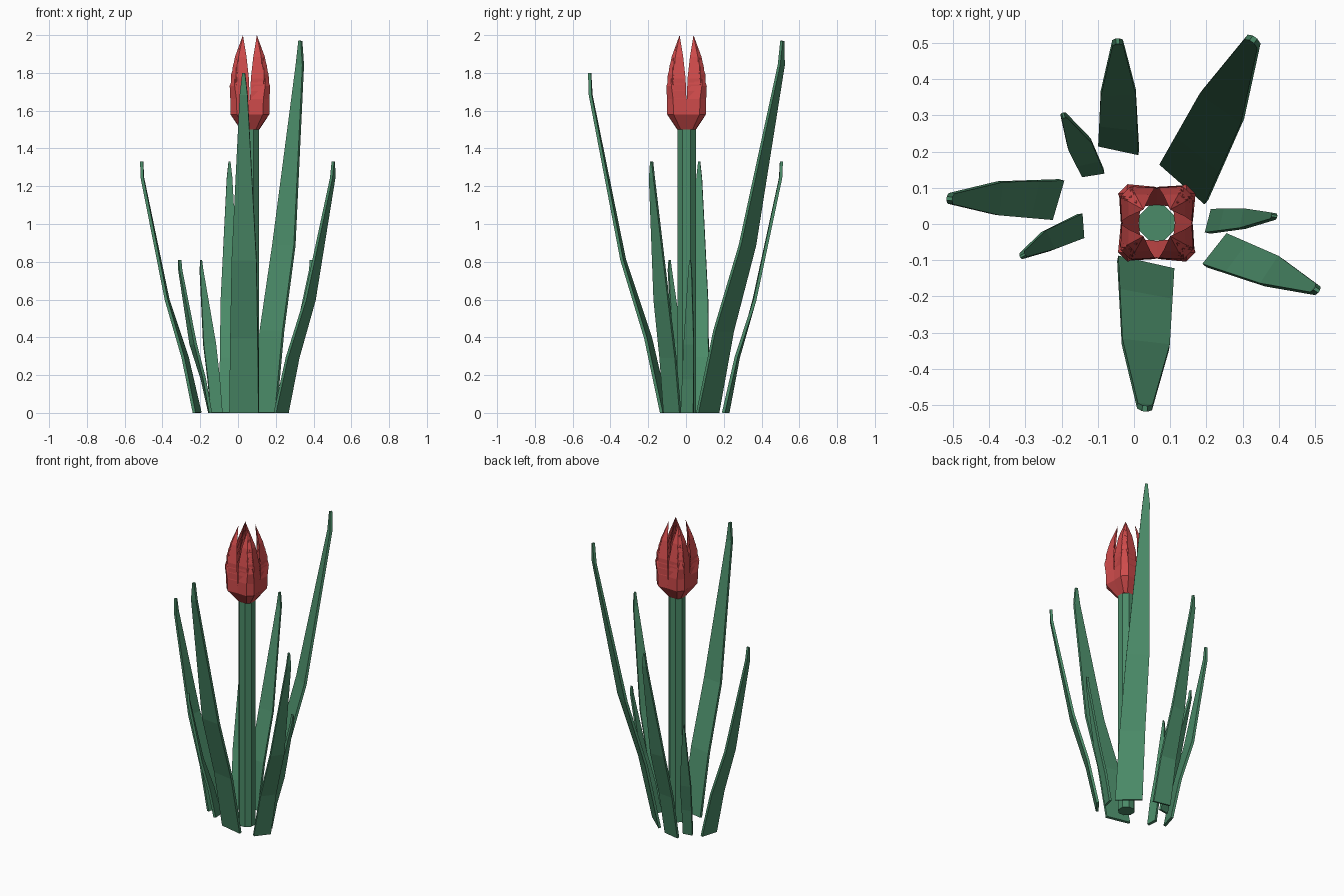
import bpy
from math import cos, sin, pi, radians
from mathutils import Vector

if "Cube" in bpy.data.objects:
    bpy.data.objects.remove(bpy.data.objects["Cube"])


def material(name, color):
    m = bpy.data.materials.new(name)
    m.diffuse_color = color
    m.use_nodes = True
    m.node_tree.nodes["Principled BSDF"].inputs["Base Color"].default_value = m.diffuse_color
    return m


GREEN = material("leaf green", (0.07, 0.26, 0.14, 1))
RED = material("petal red", (0.62, 0.07, 0.07, 1))
CX, CY = 0.063, 0.003


def mesh_object(name, verts, faces, mat):
    me = bpy.data.meshes.new(name)
    me.from_pydata(verts, [], faces)
    me.materials.append(mat)
    ob = bpy.data.objects.new(name, me)
    bpy.context.collection.objects.link(ob)
    return ob


def grid_faces(rows, cols):
    return [(r * cols + c, r * cols + c + 1, (r + 1) * cols + c + 1, (r + 1) * cols + c)
            for r in range(rows - 1) for c in range(cols - 1)]


# Stem: octagonal column
bpy.ops.mesh.primitive_cylinder_add(vertices=8, radius=0.053, depth=1.5,
                                    location=(CX, CY, 0.75), rotation=(0, 0, pi / 8))
stem = bpy.context.object
stem.name = "stem"
stem.data.materials.append(GREEN)


# Leaves: thin blades lofted from base edge, middle edge and tip
def leaf(name, height, base_a, base_b, mid_a, mid_b, tip):
    ba, bb, ma, mb, t = (Vector(p) for p in (base_a, base_b, mid_a, mid_b, tip))
    across = (mb - ma).normalized()
    mid = (ma + mb) / 2
    near = mid.lerp(t, 0.97)
    w = (bb - ba).length * 0.13
    rows = [(0, ba, bb),
            (0.22, ba.lerp(ma, 0.4), bb.lerp(mb, 0.4)),
            (0.45, ma, mb),
            (0.935, near - across * w, near + across * w),
            (1, t - across * w * 0.35, t + across * w * 0.35)]
    verts = [(p.x, p.y, f * height) for f, a, b in rows for p in (a, b)]
    ob = mesh_object(name, verts, grid_faces(5, 2), GREEN)
    mod = ob.modifiers.new("thickness", 'SOLIDIFY')
    mod.thickness = 0.016
    mod.offset = 0


leaf("front_leaf", 1.8, (-.045, -.095), (.11, -.13), (-.033, -.325), (.098, -.34), (.03, -.51))
leaf("tall_back_leaf", 1.97, (.075, .17), (.2, .06), (.185, .365), (.3, .285), (.33, .51))
leaf("left_leaf", 1.33, (-.2, .122), (-.232, .013), (-.37, .117), (-.38, .025), (-.51, .07))
leaf("right_leaf", 1.33, (.262, -.03), (.195, -.115), (.405, -.092), (.355, -.168), (.505, -.182))
leaf("back_leaf", 1.33, (-.098, .222), (.013, .198), (-.092, .36), (.005, .365), (-.045, .505))
leaf("short_back_leaf", 0.81, (-.145, .137), (-.083, .147), (-.183, .21), (-.118, .23), (-.195, .3))
leaf("short_left_leaf", 0.81, (-.15, .028), (-.145, -.04), (-.25, -.02), (-.225, -.072), (-.308, -.087))
leaf("short_right_leaf", 0.81, (.203, -.025), (.22, .04), (.3, -.012), (.31, .042), (.388, .022))


# Flower: four diagonal petals repeated in nested layers, outer ones shorter
def petal(name, direction, top, tip_r, bulge):
    h = top - 1.5
    # height, centre radius, edge radius, edge half-angle
    rows = [(1.5, 0.056, 0.05, 45),
            (1.5 + 0.27 * h, 0.124 * bulge, 0.098 * bulge, 45),
            (1.5 + 0.54 * h, 0.126 * bulge, 0.1 * bulge, 42),
            (1.5 + 0.77 * h, (0.126 * bulge + tip_r) / 2 + 0.012, 0.082 * bulge, 32)]
    verts = []
    for z, rc, re, half in rows:
        for ang, r in ((-half, re), (-half * .25, rc), (half * .25, rc), (half, re)):
            a = direction + radians(ang)
            verts.append((CX + r * cos(a), CY + r * sin(a), z))
    verts.append((CX + tip_r * cos(direction), CY + tip_r * sin(direction), top))
    n = len(verts) - 1
    faces = grid_faces(4, 4) + [(n - 4 + i, n - 3 + i, n) for i in range(3)]
    mesh_object(name, verts, faces, RED)


LAYERS = [(2.0, 0.052, 0.97), (1.94, 0.078, 0.98), (1.88, 0.1, 0.99), (1.8, 0.118, 1.0)]
for li, (top, tip_r, bulge) in enumerate(LAYERS):
    for k in range(4):
        petal(f"petal_layer{li + 1}_{k + 1}", pi / 4 + k * pi / 2, top, tip_r, bulge)
